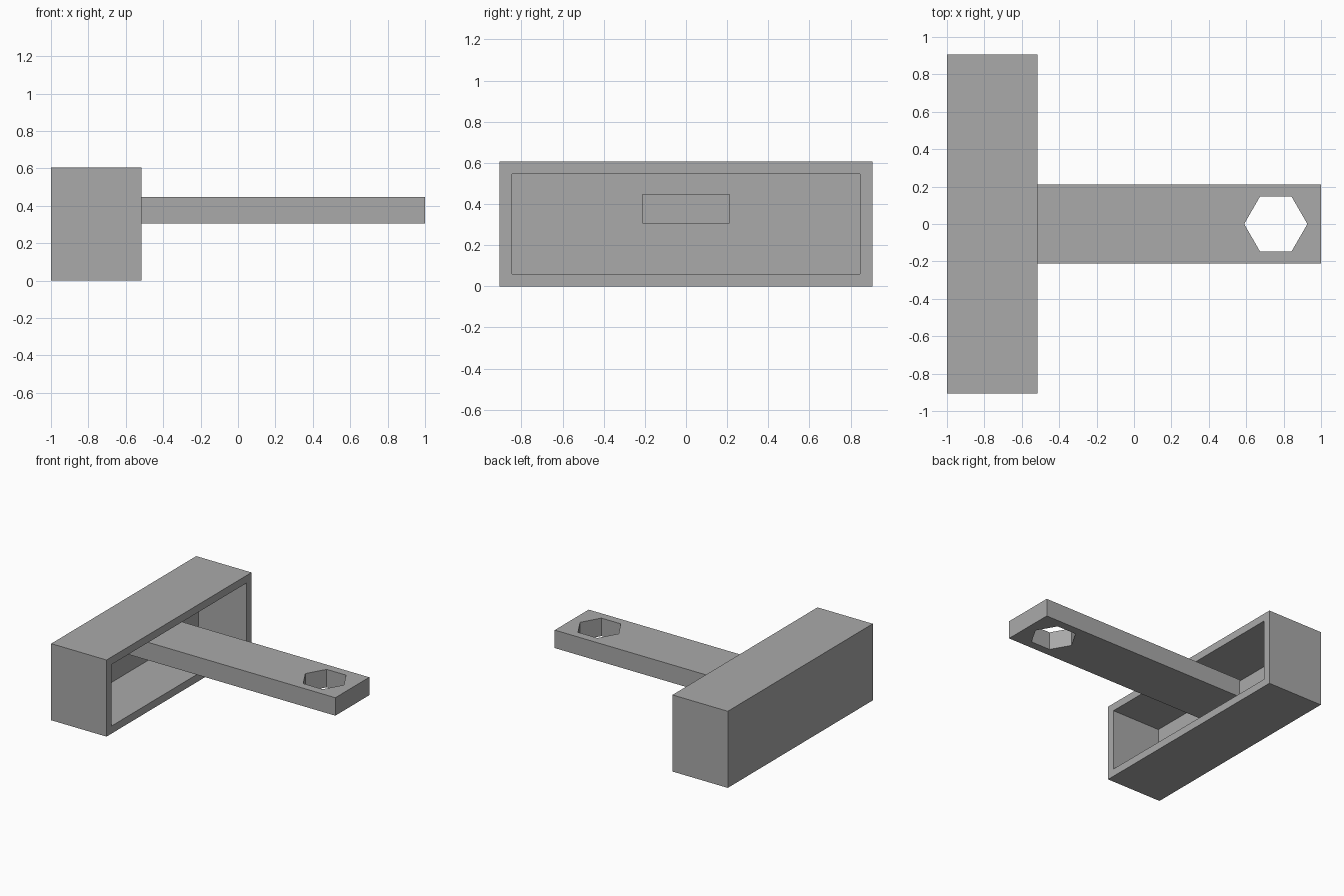
import bpy
import bmesh
import math

cube = bpy.data.objects.get("Cube")
if cube:
    bpy.data.objects.remove(cube, do_unlink=True)

grey = bpy.data.materials.new("plain_grey")
grey.use_nodes = True
colour = (0.4, 0.4, 0.4, 1.0)
grey.diffuse_color = colour
grey.node_tree.nodes["Principled BSDF"].inputs["Base Color"].default_value = colour


def add_object(name, bm):
    bmesh.ops.recalc_face_normals(bm, faces=bm.faces)
    mesh = bpy.data.meshes.new(name)
    bm.to_mesh(mesh)
    bm.free()
    mesh.materials.append(grey)
    obj = bpy.data.objects.new(name, mesh)
    bpy.context.collection.objects.link(obj)
    return obj


def box(name, x, y, z):
    """Box from (low, high) ranges on each axis."""
    bm = bmesh.new()
    bmesh.ops.create_cube(bm, size=1)
    for v in bm.verts:
        v.co = [(r[0] + r[1]) / 2 + c * (r[1] - r[0]) for r, c in zip((x, y, z), v.co)]
    return add_object(name, bm)


def cut(target, cutter):
    mod = target.modifiers.new("cut", 'BOOLEAN')
    mod.operation = 'DIFFERENCE'
    mod.solver = 'EXACT'
    mod.object = cutter
    cutter.hide_render = True
    cutter.hide_viewport = True
    cutter.display_type = 'WIRE'
    bpy.context.view_layer.objects.active = target
    bpy.ops.object.modifier_apply(modifier=mod.name)
    bpy.data.objects.remove(cutter, do_unlink=True)


# Hollow head, open towards the arm
wall = 0.06
head = box("hollow_head", (-1, -0.516), (-0.906, 0.906), (0, 0.606))
cavity = box("cavity_cutter", (-1 + wall, -0.4), (-0.906 + wall, 0.906 - wall),
             (wall, 0.606 - wall))
cut(head, cavity)

# Flat arm reaching into the head
arm = box("arm", (-0.82, 1), (-0.212, 0.212), (0.306, 0.448))

# Hexagonal hole near the arm tip
bm = bmesh.new()
bmesh.ops.create_cone(bm, cap_ends=True, segments=6, radius1=0.169, radius2=0.169, depth=1)
# Put corners on the x axis
first = max(bm.verts, key=lambda v: v.co.x)
turn = -math.atan2(first.co.y, first.co.x)
for v in bm.verts:
    x, y = v.co.x, v.co.y
    v.co.x = x * math.cos(turn) - y * math.sin(turn) + 0.758
    v.co.y = x * math.sin(turn) + y * math.cos(turn)
    v.co.z += 0.38
cut(arm, add_object("hex_cutter", bm))
